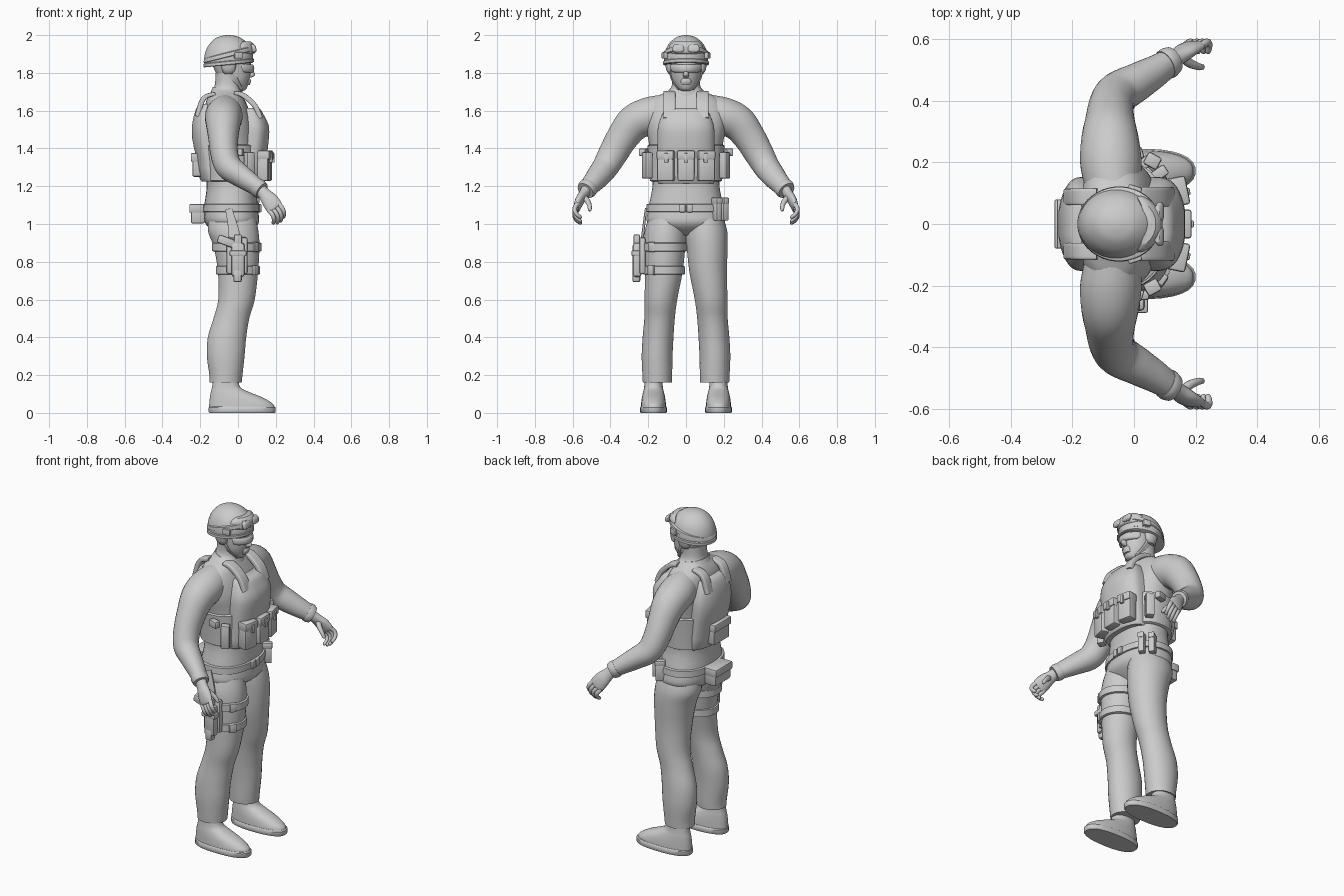
import bpy, bmesh, math
from mathutils import Vector

grey = bpy.data.materials.new("matte_grey")
grey.diffuse_color = (0.6, 0.6, 0.6, 1)


def finish(name, bm, angle=40):
    bmesh.ops.recalc_face_normals(bm, faces=bm.faces)
    me = bpy.data.meshes.new(name)
    bm.to_mesh(me)
    bm.free()
    me.materials.append(grey)
    ob = bpy.data.objects.new(name, me)
    bpy.context.collection.objects.link(ob)
    bpy.ops.object.select_all(action='DESELECT')
    bpy.context.view_layer.objects.active = ob
    ob.select_set(True)
    bpy.ops.object.shade_smooth_by_angle(angle=math.radians(angle))
    return ob


def spline(rows, steps):
    """Catmull-Rom through the rows, all columns together."""
    out = []
    for i in range(len(rows) - 1):
        a, b, c, d = rows[max(i - 1, 0)], rows[i], rows[i + 1], rows[min(i + 2, len(rows) - 1)]
        for k in range(steps):
            t = k / steps
            out.append([0.5 * (2 * q + (r - p) * t + (2 * p - 5 * q + 4 * r - s) * t * t
                        + (3 * q - p - 3 * r + s) * t ** 3) for p, q, r, s in zip(a, b, c, d)])
    return out + [list(rows[-1])]


def loft(name, rows, n=28, power=2, steps=4, bend=0, tilt=0, side=None):
    """Rows are (x, y, z, radius, radius); horizontal rings, or square to the path if side is given."""
    rows = spline(rows, steps)
    bm, rings = bmesh.new(), []
    for i, (x, y, z, ru, rv) in enumerate(rows):
        u, v = Vector((1, 0, 0)), Vector((0, 1, 0))
        if side:
            t = Vector(rows[min(i + 1, len(rows) - 1)][:3]) - Vector(rows[max(i - 1, 0)][:3])
            v = t.cross(Vector(side)).normalized()
            u = v.cross(t).normalized()
        ring = []
        for k in range(n):
            a = 2 * math.pi * (k + 0.5) / n
            c, s = math.cos(a), math.sin(a)
            p = Vector((x, y, z)) + u * math.copysign(abs(c) ** (2 / power), c) * ru \
                + v * math.copysign(abs(s) ** (2 / power), s) * rv
            p.x -= bend * (p.y - y) ** 2
            p.z += tilt * (p.x - x)
            ring.append(bm.verts.new(p))
        rings.append(ring)
    for a, b in zip(rings, rings[1:]):
        for k in range(n):
            bm.faces.new((a[k], a[(k + 1) % n], b[(k + 1) % n], b[k]))
    bm.faces.new(rings[0])
    bm.faces.new(rings[-1])
    return finish(name, bm)


def box(name, x, y, z, bevel=0.008, turn=0):
    """Rounded box from three (min, max) ranges, turned about z."""
    bm = bmesh.new()
    bmesh.ops.create_cube(bm, size=1)
    for v in bm.verts:
        v.co = Vector([c * (r[1] - r[0]) for c, r in zip(v.co, (x, y, z))])
    bmesh.ops.bevel(bm, geom=bm.edges[:], offset=bevel, segments=2, affect='EDGES', profile=0.5)
    ob = finish(name, bm, 30)
    ob.location = [(r[0] + r[1]) / 2 for r in (x, y, z)]
    ob.rotation_euler.z = turn
    return ob


# Torso and neck
loft("torso", [(-.03, 0, .94, .07, .08), (-.032, 0, 1.0, .14, .2), (-.037, 0, 1.08, .143, .2),
               (-.035, 0, 1.2, .131, .178), (-.04, 0, 1.3, .134, .185), (-.045, 0, 1.42, .138, .195),
               (-.05, 0, 1.52, .134, .215), (-.06, 0, 1.6, .12, .215), (-.065, 0, 1.66, .1, .18),
               (-.062, 0, 1.7, .08, .105), (-.055, 0, 1.73, .069, .076), (-.05, 0, 1.8, .068, .074)],
     n=40, power=2.3)
loft("collar", [(-.058, 0, 1.69, .086, .1), (-.055, 0, 1.715, .078, .086)], tilt=-.15)

# Head
loft("head", [(.008, 0, 1.705, .02, .02), (0, 0, 1.715, .045, .042), (-.015, 0, 1.755, .073, .07),
              (-.025, 0, 1.8, .093, .08), (-.035, 0, 1.86, .105, .085), (-.045, 0, 1.93, .1, .085)])
loft("nose", [(.062, 0, 1.775, .01, .012), (.072, 0, 1.79, .02, .016), (.066, 0, 1.81, .016, .012),
              (.062, 0, 1.84, .01, .009)], n=12)
loft("mouth", [(.05, 0, 1.735, .012, .025), (.055, 0, 1.755, .014, .028), (.056, 0, 1.77, .008, .02)], n=14)
loft("glasses", [(.068, 0, 1.802, .01, .06), (.075, 0, 1.81, .013, .078), (.075, 0, 1.835, .013, .082),
                 (.07, 0, 1.845, .01, .08)], power=3, steps=2, bend=8)

# Helmet with rim, strap and raised goggles
loft("helmet", [(-.05, 0, 1.845, .127, .113), (-.05, 0, 1.88, .13, .117), (-.05, 0, 1.92, .122, .108),
                (-.053, 0, 1.955, .101, .09), (-.057, 0, 1.985, .065, .057), (-.06, 0, 1.997, .028, .025),
                (-.06, 0, 2.0, .004, .004)], n=40, tilt=.06)
loft("helmet_rim", [(-.05, 0, 1.842, .128, .115), (-.05, 0, 1.845, .134, .121), (-.05, 0, 1.86, .134, .121),
                    (-.05, 0, 1.864, .128, .116)], n=40, steps=1, tilt=.1)
loft("goggle_strap", [(-.048, 0, 1.885, .13, .117), (-.048, 0, 1.888, .135, .122),
                      (-.048, 0, 1.908, .132, .12), (-.048, 0, 1.912, .126, .113)], n=40, steps=1, tilt=.25)
loft("goggle_frame", [(.066, 0, 1.9, .016, .07), (.07, 0, 1.91, .024, .088), (.066, 0, 1.945, .024, .088),
                      (.055, 0, 1.965, .016, .065)], power=3, bend=6)
for s in (-1, 1):
    loft("goggle_lens", [(.083, s * .04, 1.908, .008, .018), (.086, s * .04, 1.917, .012, .03),
                         (.082, s * .04, 1.94, .012, .03), (.075, s * .04, 1.952, .008, .02)], n=16, power=3)
    box("strap_clip", (-.02, .025), (s * .113 - .011, s * .113 + .011), (1.875, 1.91), .005, -s * .3)
    loft("ear_cover", [(-.05, s * .08, 1.795, .022, .012), (-.05, s * .085, 1.815, .035, .02),
                       (-.05, s * .09, 1.86, .045, .022)], n=16)
    loft("chin_strap", [(-.04, s * .088, 1.84, .008, .004), (-.01, s * .078, 1.77, .008, .004),
                        (.02, s * .04, 1.712, .008, .004)], n=8, side=(1, 0, 0))

for s in (-1, 1):
    # Arms and cuffs
    arm = [(-.068, .12, 1.585, .09, .1), (-.075, .2, 1.57, .1, .1), (-.078, .275, 1.535, .093, .096),
           (-.078, .335, 1.46, .08, .085), (-.073, .385, 1.375, .073, .078), (-.05, .425, 1.305, .07, .07),
           (.01, .46, 1.258, .06, .064), (.07, .495, 1.217, .05, .055), (.12, .528, 1.182, .04, .046)]
    loft("arm", [(x, s * y, z, a, b) for x, y, z, a, b in arm], side=(1, 0, 0))
    loft("cuff", [(x, s * y, z, a, b) for x, y, z, a, b in
                  [(.1, .515, 1.196, .046, .052), (.112, .523, 1.187, .048, .054),
                   (.127, .533, 1.176, .043, .047)]], side=(1, 0, 0), steps=2)
    # Hands with curled fingers
    loft("palm", [(x, s * y, z, a, b) for x, y, z, a, b in
                  [(.115, .525, 1.185, .032, .03), (.142, .543, 1.155, .035, .026), (.168, .562, 1.125, .044, .024),
                   (.192, .577, 1.09, .045, .018), (.2, .58, 1.078, .034, .01)]], n=18, side=(.8, 0, .55))
    for k in range(4):
        d = (k - 1.5) * .021
        reach = (.85, .98, 1, .9)[k]
        x, y, z = .19 + d * .82, .576, 1.09 + d * .55
        loft("finger", [(x, s * y, z, .013, .013), (x + .023 * reach, s * (y + .014), z - .03 * reach, .012, .012),
                        (x + .031 * reach, s * (y + .004), z - .06 * reach, .011, .011),
                        (x + .026 * reach, s * (y - .018), z - .08 * reach, .009, .009),
                        (x + .023 * reach, s * (y - .023), z - .083 * reach, .002, .002)],
             n=10, steps=3, side=(.8, 0, .55))
    loft("thumb", [(.155, s * .545, 1.145, .017, .016), (.18, s * .522, 1.122, .015, .015),
                   (.207, s * .511, 1.096, .012, .012), (.222, s * .509, 1.073, .009, .009),
                   (.224, s * .509, 1.069, .002, .002)], n=10, steps=3, side=(1, 0, .5))
    # Trousers
    leg = [(-.03, .1, 1.03, .125, .1), (-.025, .107, .96, .134, .112), (-.008, .112, .88, .122, .109),
           (0, .117, .75, .107, .1), (-.008, .133, .6, .097, .087), (-.035, .14, .5, .095, .081),
           (-.058, .148, .4, .102, .082), (-.065, .153, .3, .1, .082), (-.064, .152, .2, .088, .079),
           (-.065, .152, .16, .085, .077)]
    loft("trouser_leg", [(x, s * y, z, a, b) for x, y, z, a, b in leg], n=32)
    # Shoes
    loft("shoe", [(x, s * .172, z, a, b) for x, z, a, b in
                  [(.02, .03, .174, .067), (.015, .05, .168, .066), (-.008, .08, .142, .062),
                   (-.04, .108, .105, .056), (-.062, .135, .076, .05), (-.066, .18, .066, .046)]], power=2.3)
    loft("sole", [(x, s * .172, z, a, b) for x, z, a, b in
                  [(.022, 0, .174, .068), (.022, .006, .178, .072), (.022, .028, .178, .072),
                   (.022, .034, .172, .067)]], power=2.4, steps=1)

# Vest: side band, front and back plates
loft("vest_band", [(-.04, 0, 1.225, .135, .184), (-.04, 0, 1.23, .145, .192), (-.042, 0, 1.32, .147, .196),
                   (-.045, 0, 1.415, .15, .205), (-.045, 0, 1.42, .14, .196)], n=40, power=2.4, steps=1)
loft("front_plate", [(.075, 0, 1.215, .045, .14), (.085, 0, 1.225, .052, .15), (.092, 0, 1.33, .06, .152),
                     (.1, 0, 1.45, .066, .152), (.1, 0, 1.52, .066, .148), (.088, 0, 1.575, .052, .128),
                     (.078, 0, 1.605, .044, .112), (.07, 0, 1.615, .03, .1)], n=40, power=4, steps=2, bend=1.5)
loft("back_plate", [(-.155, 0, 1.225, .03, .14), (-.165, 0, 1.24, .04, .15), (-.178, 0, 1.36, .048, .152),
                    (-.195, 0, 1.45, .05, .152), (-.197, 0, 1.53, .048, .148), (-.182, 0, 1.61, .042, .12),
                    (-.17, 0, 1.635, .03, .105)], n=40, power=4, steps=2, bend=-1.5)
for s in (-1, 1):
    y = s * .088
    loft("front_strap", [(.118, y, 1.56, .032, .014), (.09, y, 1.625, .032, .014), (.03, y, 1.68, .032, .014),
                         (-.02, y, 1.695, .032, .01)], n=16, power=6, side=(0, 1, 0))
    loft("back_strap", [(-.215, y, 1.57, .027, .014), (-.195, y, 1.64, .027, .014), (-.17, y, 1.675, .027, .012),
                        (-.12, y, 1.69, .027, .01)], n=16, power=6, side=(0, 1, 0))
    box("side_buckle", (-.03, .03), (s * .225 - .018, s * .225 + .018), (1.36, 1.4), .006, s * .3)
    box("side_pouch", (.035, .085), (s * .205 - .022, s * .205 + .022), (1.24, 1.38), .008, -s * .5)

# Magazine pouches with flaps and tabs
for k in (-1, 0, 1):
    y, x, t = k * .105, -.012 * abs(k), k * .2
    box("magazine_pouch", (.12 + x, .18 + x), (y - .044, y + .044), (1.228, 1.37), .009, t)
    box("pouch_flap", (.118 + x, .187 + x), (y - .047, y + .047), (1.34, 1.39), .009, t)
    box("pouch_tab", (.18 + x, .194 + x), (y - .011, y + .011), (1.325, 1.375), .004, t)

# Rear pouches
for name, x0, z0, z1 in (("back_pouch", -.242, 1.25, 1.37), ("belt_rear_pouch", -.25, 1.003, 1.1)):
    box(name, (x0, -.175), (-.075, .075), (z0, z1), .01)
    box(name + "_flap", (x0 - .008, -.18), (-.08, .08), (z1 - .04, z1 + .006), .007)

# Belt, buckle and side pouches
loft("belt", [(-.037, 0, 1.063, .143, .2), (-.037, 0, 1.066, .152, .211), (-.037, 0, 1.104, .151, .209),
              (-.037, 0, 1.107, .142, .198)], n=40, power=2.3, steps=1)
for s in (-1, 1):
    box("buckle", (.1, .124), (s * .019 - .016, s * .019 + .016), (1.062, 1.106), .005)
for y in (.163, .198):
    x = .078 - (y - .163) * 1.3
    box("belt_pouch", (x - .025, x + .028), (y - .017, y + .017), (1.018, 1.115), .006, .6)
    box("belt_pouch_flap", (x - .027, x + .032), (y - .018, y + .018), (1.105, 1.14), .006, .6)

# Thigh straps, hanger and holster
for z, x, y, a, b in ((.878, -.006, -.113, .124, .111), (.755, 0, -.117, .111, .104)):
    loft("thigh_strap", [(x, y, z - .023, a, b), (x, y, z - .02, a + .007, b + .007),
                         (x, y, z + .02, a + .007, b + .007), (x, y, z + .023, a, b)], n=32, steps=1)
    box("strap_slider", (.075, .105), (y - .085, y - .045), (z - .026, z + .026), .006, -.6)
loft("holster_hanger", [(-.05, -.212, 1.08, .018, .006), (-.03, -.222, 1.0, .025, .007),
                        (-.012, -.234, .9, .035, .008)], n=12, power=5, side=(1, 0, 0))
box("holster_backing", (-.06, .05), (-.247, -.215), (.735, .93), .01)
box("holster_body", (-.035, .035), (-.282, -.235), (.72, .9), .014)
box("holster_muzzle", (-.025, .02), (-.284, -.242), (.692, .76), .01)
box("holster_clasp", (-.045, .045), (-.288, -.235), (.83, .86), .006)
box("pistol_slide", (-.022, .02), (-.278, -.244), (.88, .945), .008)
grip = box("pistol_grip", (-.11, -.01), (-.276, -.245), (.885, .93), .01)
grip.rotation_euler.y = .35
